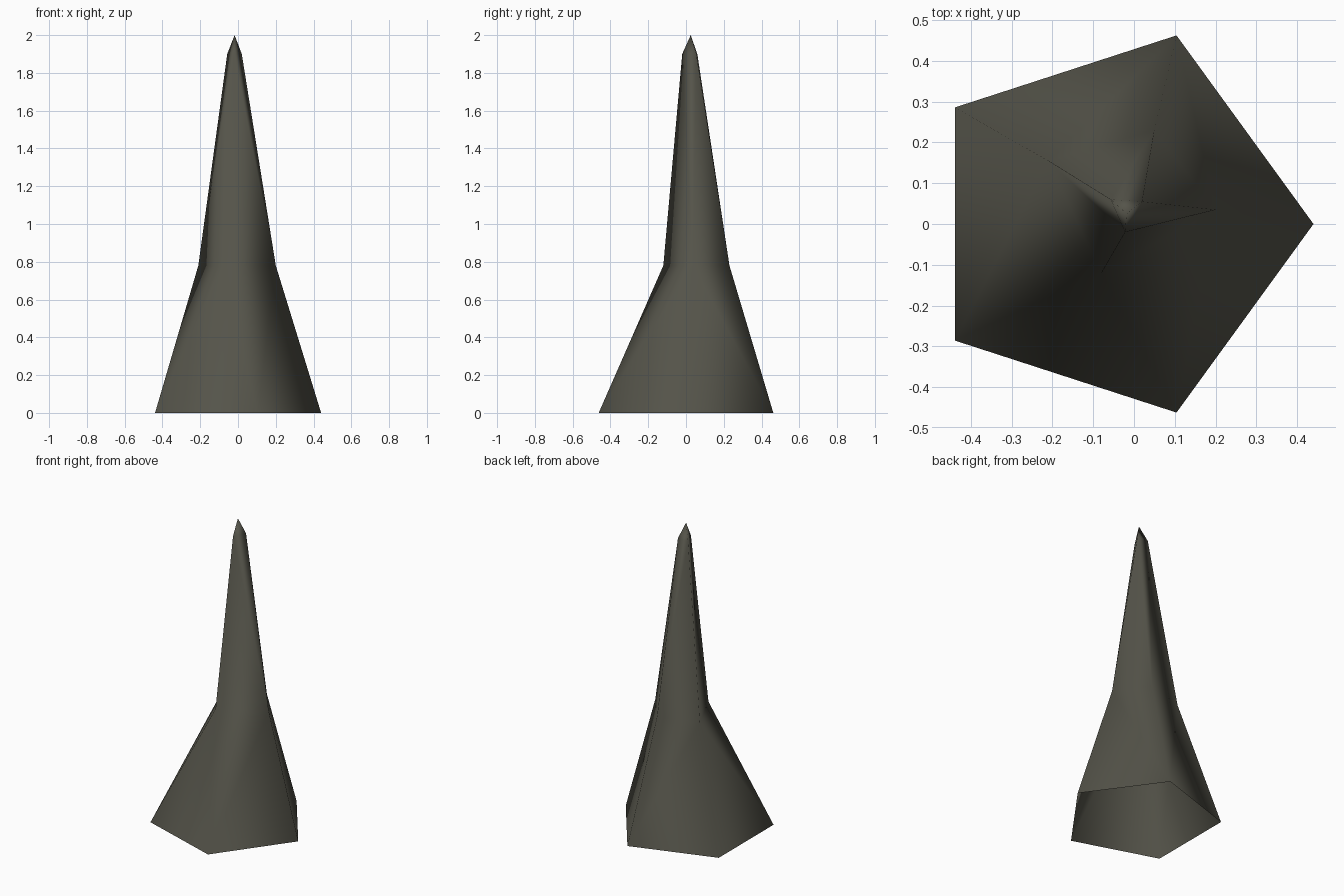
import bpy, bmesh, math

if "Cube" in bpy.data.objects:
    bpy.data.objects.remove(bpy.data.objects["Cube"])

# Cross-sections of the rock spike, from the ground up: (height, outline points)
R, CX = 0.486, -0.046
base = [(CX + R * math.cos(i * math.tau / 5), R * math.sin(i * math.tau / 5)) for i in range(5)]
rings = [
    (0.0, base),
    (0.78, [(0.20, 0.035), (0.05, 0.23), (-0.21, 0.155), (-0.08, -0.12)]),
    (1.90, [(0.02, 0.055), (-0.057, 0.06), (-0.022, -0.02)]),
    (2.0, [(-0.018, 0.025)]),
]


def add_band(bm, low, high):
    """Wrap a convex wall around two neighbouring sections, without end caps."""
    verts = [bm.verts.new((x, y, z)) for z, pts in (low, high) for x, y in pts]
    out = bmesh.ops.convex_hull(bm, input=verts)
    faces = [f for f in out["geom"] if isinstance(f, bmesh.types.BMFace)]
    caps = [f for f in faces if max(v.co.z for v in f.verts) - min(v.co.z for v in f.verts) < 1e-4]
    bmesh.ops.delete(bm, geom=caps, context="FACES_ONLY")


bm = bmesh.new()
for low, high in zip(rings, rings[1:]):
    add_band(bm, low, high)

# Join the bands into one open-bottomed shell
bmesh.ops.remove_doubles(bm, verts=bm.verts[:], dist=0.001)
bmesh.ops.delete(bm, geom=[e for e in bm.edges if not e.link_faces], context="EDGES")
bmesh.ops.recalc_face_normals(bm, faces=bm.faces[:])
for f in bm.faces:
    f.smooth = True

mesh = bpy.data.meshes.new("rock_spike")
bm.to_mesh(mesh)
bm.free()
spike = bpy.data.objects.new("rock_spike", mesh)
bpy.context.collection.objects.link(spike)

# Dark olive-grey stone
stone = bpy.data.materials.new("dark_stone")
stone.diffuse_color = (0.09, 0.088, 0.068, 1)
stone.use_nodes = True
stone.node_tree.nodes["Principled BSDF"].inputs["Base Color"].default_value = stone.diffuse_color
mesh.materials.append(stone)
